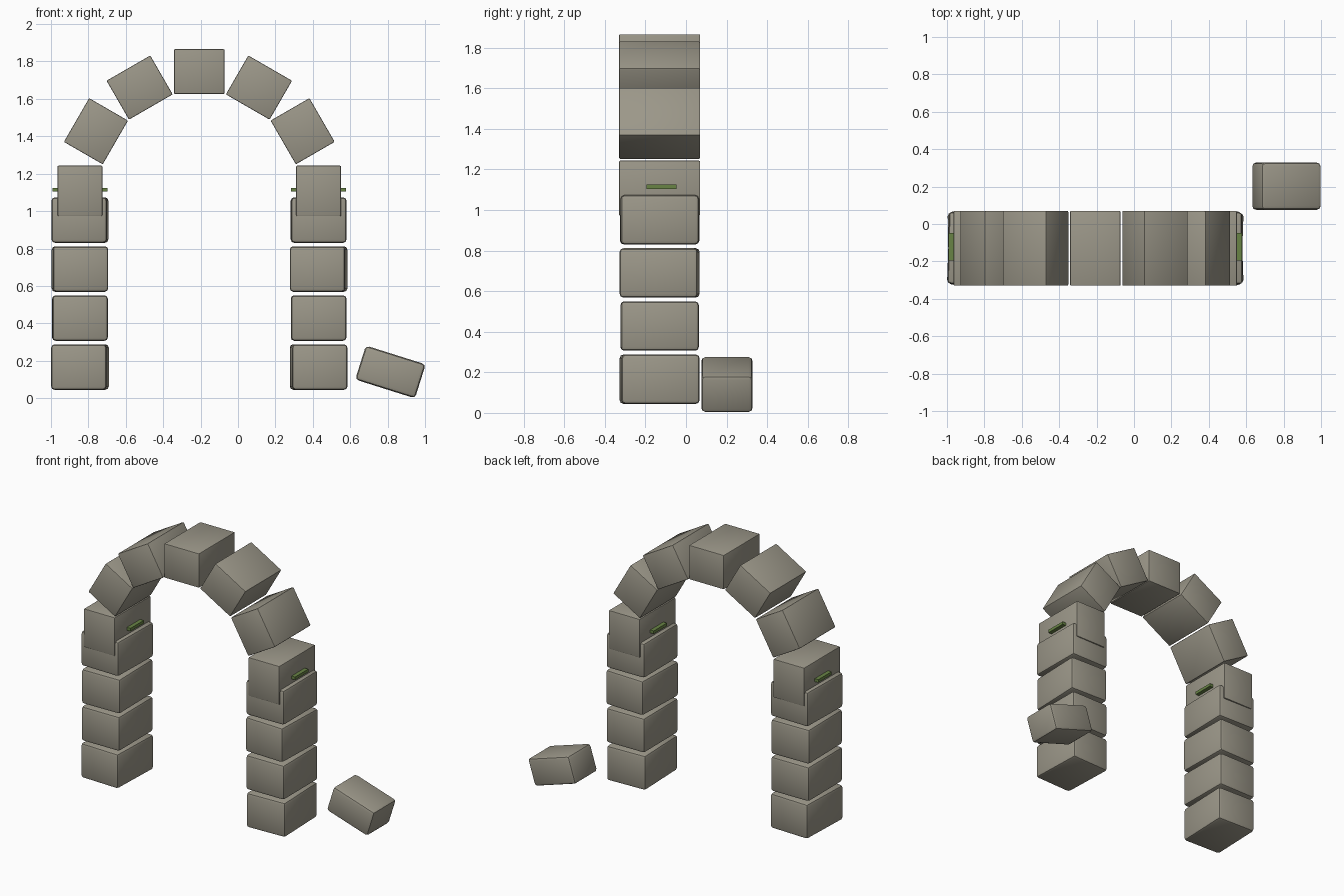
import bpy, bmesh, math
from mathutils import Vector

cube = bpy.data.objects.get("Cube")
if cube:
    bpy.data.objects.remove(cube, do_unlink=True)


def material(name, rgb):
    mat = bpy.data.materials.new(name)
    mat.use_nodes = True
    mat.diffuse_color = (*rgb, 1)
    mat.node_tree.nodes["Principled BSDF"].inputs["Base Color"].default_value = (*rgb, 1)
    return mat


STONE = material("weathered stone", (0.33, 0.31, 0.25))
MOSS = material("moss green", (0.14, 0.23, 0.06))


def block(name, size, loc, rot=(0, 0, 0), mat=STONE, bevel=0.0):
    """Box with slightly rounded edges; rotation in degrees."""
    mesh = bpy.data.meshes.new(name)
    bm = bmesh.new()
    bmesh.ops.create_cube(bm, size=1)
    bmesh.ops.scale(bm, vec=size, verts=bm.verts)
    if bevel:
        bmesh.ops.bevel(bm, geom=bm.edges[:], offset=bevel, segments=2,
                        profile=0.5, affect='EDGES')
    bm.to_mesh(mesh)
    bm.free()
    mesh.materials.append(mat)
    obj = bpy.data.objects.new(name, mesh)
    obj.location = loc
    obj.rotation_euler = [math.radians(a) for a in rot]
    bpy.context.collection.objects.link(obj)
    return obj


CENTRE = Vector((-0.207, -0.13, 1.108))   # middle of the arch at springing height
RADIUS = 0.638

# Piers: four stacked blocks each, every one turned a little
turns = {"right": (-2, 0.3, 1, -1.3), "left": (2, 0.3, -2, 0.4)}
for side, sign in (("right", -1), ("left", 1)):
    x = CENTRE.x + sign * RADIUS
    for i, turn in enumerate(turns[side]):
        block(f"{side}_pier_block_{i + 1}", (0.296, 0.385, 0.243),
              (x, CENTRE.y, 0.166 + 0.262 * i), (0, 0, turn), bevel=0.018)
    # Moss strip poking out on both faces of the springing stone
    block(f"{side}_moss_strip", (0.295, 0.147, 0.021), (x, -0.121, 1.114), mat=MOSS)

# Ring of seven wedge stones
for i in range(7):
    a = math.radians(30 * i)
    loc = CENTRE + RADIUS * Vector((math.cos(a), 0, math.sin(a)))
    block(f"arch_stone_{i + 1}", (0.24, 0.4, 0.27), loc, (0, -30 * i, 0), bevel=0.006)

# Block lying beside the arch
block("fallen_block", (0.335, 0.252, 0.19), (0.815, 0.202, 0.14), (0, 17.5, 0), bevel=0.02)

# Smooth the rounded edges, keep the flat faces crisp
bpy.ops.object.select_all(action='DESELECT')
for obj in bpy.context.collection.objects:
    if obj.type == 'MESH':
        obj.select_set(True)
        bpy.context.view_layer.objects.active = obj
bpy.ops.object.shade_smooth_by_angle(angle=math.radians(30))
